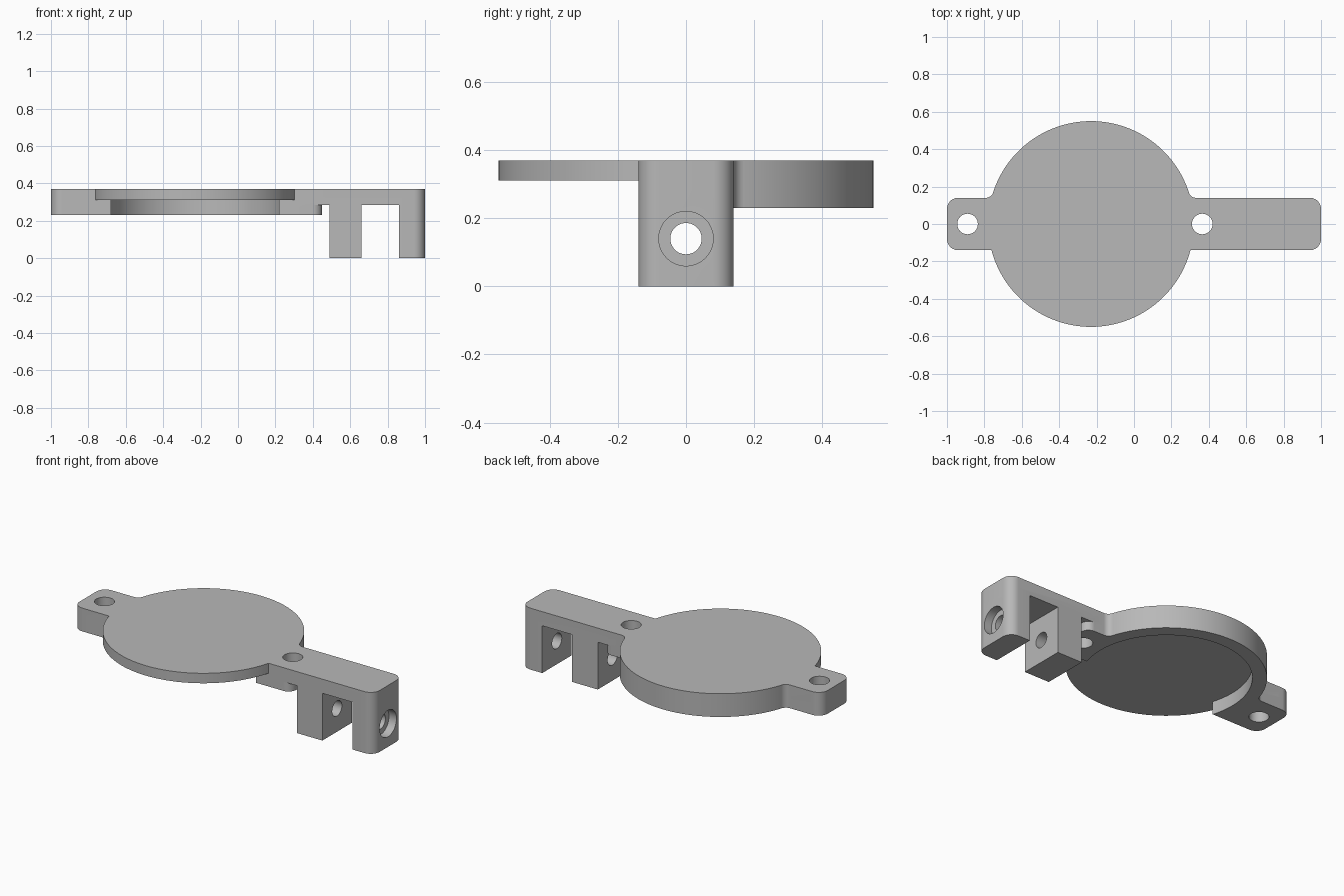
import bpy, bmesh, math
from mathutils import Matrix

default = bpy.data.objects.get("Cube")
if default:
    bpy.data.objects.remove(default, do_unlink=True)

grey = bpy.data.materials.new("plain grey")
grey.use_nodes = True
colour = (0.48, 0.48, 0.48, 1)
grey.diffuse_color = colour
grey.node_tree.nodes["Principled BSDF"].inputs["Base Color"].default_value = colour

TOP, RIM_LOW, PLATE_LOW = 0.37, 0.23, 0.31
HALF = 0.14                 # half width of the arm
CX, R, POCKET = -0.23, 0.55, 0.47


def finish(name, bm):
    bmesh.ops.recalc_face_normals(bm, faces=bm.faces[:])
    mesh = bpy.data.meshes.new(name)
    bm.to_mesh(mesh)
    bm.free()
    obj = bpy.data.objects.new(name, mesh)
    mesh.materials.append(grey)
    bpy.context.collection.objects.link(obj)
    return obj


def prism(name, points, z0, z1):
    """Extrude a plan outline from z0 to z1."""
    bm = bmesh.new()
    face = bm.faces.new([bm.verts.new((x, y, z0)) for x, y in points])
    up = bmesh.ops.extrude_face_region(bm, geom=[face])["geom"]
    bmesh.ops.translate(bm, vec=(0, 0, z1 - z0),
                        verts=[v for v in up if isinstance(v, bmesh.types.BMVert)])
    return finish(name, bm)


def arc(x, y, r, a0, a1, n=10):
    return [(x + r * math.cos(a0 + (a1 - a0) * i / n),
             y + r * math.sin(a0 + (a1 - a0) * i / n)) for i in range(n + 1)]


def bar(name, x0, x1, z0, z1, left=0, right=0, h=HALF):
    """Bar along x with rounded vertical corners at either end."""
    q = math.pi / 2
    pts = []
    for x, s, r, k in ((x1, -1, right, 3), (x1, 1, right, 0),
                       (x0, 1, left, 1), (x0, -1, left, 2)):
        cx = x - r if x == x1 else x + r
        pts += arc(cx, s * (h - r), r, k * q, (k + 1) * q) if r else [(x, s * h)]
    return prism(name, pts, z0, z1)


def cylinder(name, centre, r, depth, along_x=False, n=48):
    bm = bmesh.new()
    m = Matrix.Translation(centre)
    if along_x:
        m = m @ Matrix.Rotation(math.pi / 2, 4, "Y")
    bmesh.ops.create_cone(bm, cap_ends=True, segments=n, radius1=r, radius2=r,
                          depth=depth, matrix=m)
    return finish(name, bm)


def fillet(side, r=0.04):
    """Concave blend between the rim and the back edge of the arm."""
    cy = HALF + r
    dx = math.sqrt((R + r) ** 2 - cy ** 2)
    pts = arc(dx, cy, r, -math.pi / 2, -math.pi + math.atan2(cy, dx))
    pts += [(dx - 0.1, cy), (dx - 0.1, HALF - 0.02), (dx, HALF - 0.02)]
    return prism("fillet", [(CX + side * x, y) for x, y in pts], RIM_LOW, TOP)


def combine(base, others, operation):
    bpy.context.view_layer.objects.active = base
    for other in others:
        mod = base.modifiers.new("join", "BOOLEAN")
        mod.operation, mod.solver, mod.object = operation, "EXACT", other
        bpy.ops.object.modifier_apply(modifier=mod.name)
        bpy.data.objects.remove(other, do_unlink=True)


# Round cover with its arm, ear and two hinge legs
body = cylinder("hinged_cover", (CX, 0, (TOP + RIM_LOW) / 2), R, TOP - RIM_LOW, n=128)
SLOT = 0.285
combine(body, [
    bar("arm", -1, 1, SLOT, TOP, 0.06, 0.06),
    bar("ear", -1, 0.45, RIM_LOW, SLOT + 0.02, 0.06, 0.05),
    bar("inner_leg", 0.49, 0.66, 0, SLOT + 0.02),
    bar("outer_leg", 0.86, 1, 0, SLOT + 0.02, 0, 0.06),
    fillet(1), fillet(-1)], "UNION")

# Underside pocket, open at the front
front = prism("front_cut", [(-0.9, -0.7), (0.44, -0.7), (0.44, -HALF), (-0.9, -HALF)],
              0.1, PLATE_LOW)
pocket = cylinder("pocket_cut", (CX, 0, PLATE_LOW - 0.1), POCKET, 0.2, n=128)

# Screw holes, hinge pin bore and pin head recess
PIN = 0.14
holes = [cylinder("screw_cut", (x, 0, 0.3), 0.055, 0.4) for x in (-0.89, 0.365)]
pin = cylinder("pin_cut", (0.75, 0, PIN), 0.046, 0.7, True)
recess = cylinder("recess_cut", (1, 0, PIN), 0.08, 0.1, True)
combine(body, [front, pocket, *holes, pin, recess], "DIFFERENCE")

bpy.ops.object.select_all(action="DESELECT")
body.select_set(True)
bpy.context.view_layer.objects.active = body
bpy.ops.object.shade_smooth_by_angle(angle=math.radians(30))
